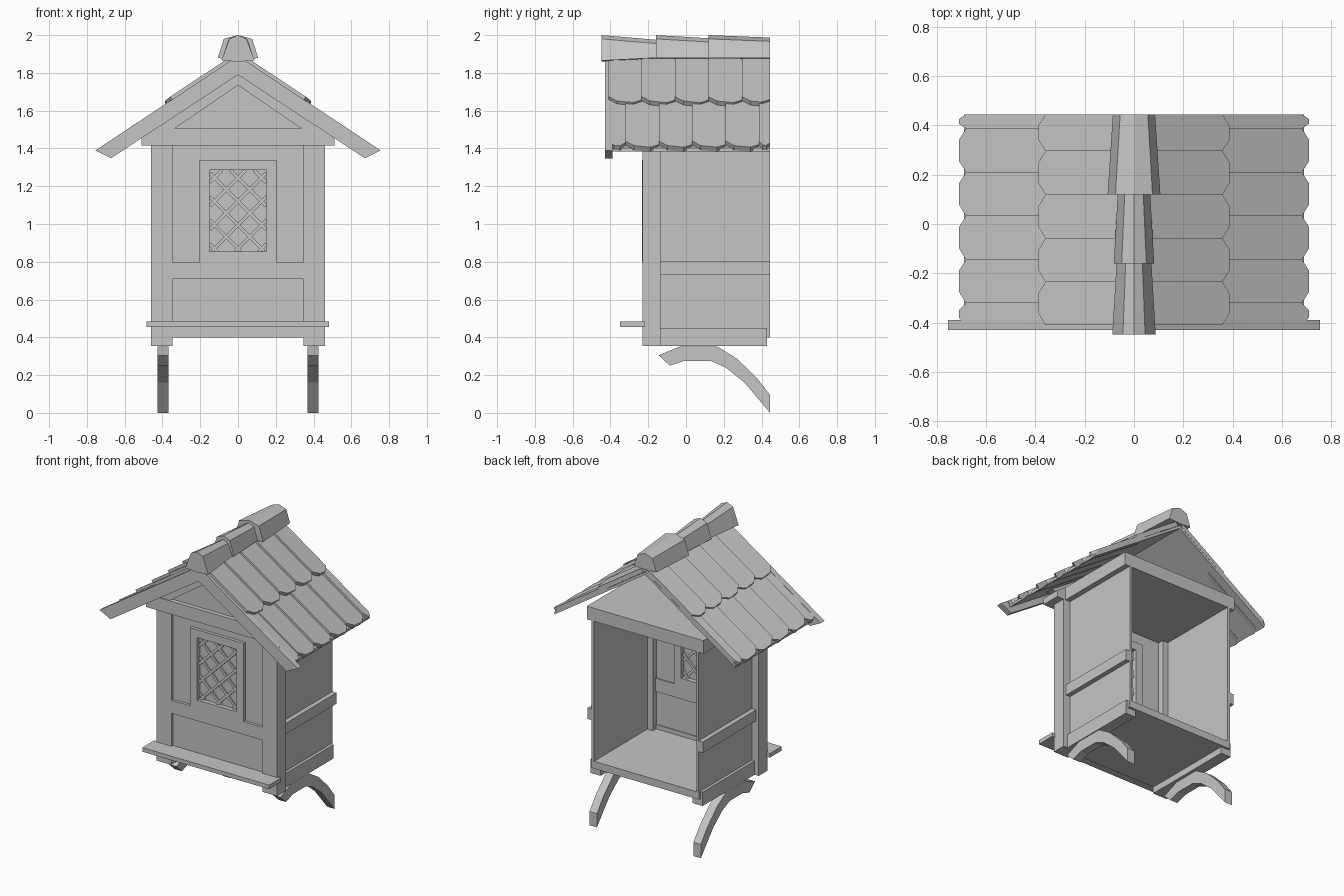
import bpy, bmesh
from mathutils import Vector

cube = bpy.data.objects.get("Cube")
if cube:
    bpy.data.objects.remove(cube, do_unlink=True)

GREY = (0.56, 0.56, 0.56, 1)
mat = bpy.data.materials.new("plain_grey")
mat.use_nodes = True
mat.diffuse_color = GREY
mat.node_tree.nodes["Principled BSDF"].inputs["Base Color"].default_value = GREY
SIDES = ((1, "left"), (-1, "right"))


def loft(name, ring_a, ring_b):
    """Closed solid between two matching rings of points."""
    bm = bmesh.new()
    a = [bm.verts.new(p) for p in ring_a]
    b = [bm.verts.new(p) for p in ring_b]
    bm.faces.new(a)
    bm.faces.new(b[::-1])
    for i in range(len(a)):
        j = (i + 1) % len(a)
        bm.faces.new((a[j], a[i], b[i], b[j]))
    bmesh.ops.recalc_face_normals(bm, faces=bm.faces)
    mesh = bpy.data.meshes.new(name)
    bm.to_mesh(mesh)
    bm.free()
    mesh.materials.append(mat)
    obj = bpy.data.objects.new(name, mesh)
    bpy.context.collection.objects.link(obj)
    return obj


def box(name, x0, x1, y0, y1, z0, z1):
    ring = [(x0, y0), (x1, y0), (x1, y1), (x0, y1)]
    return loft(name, [(x, y, z0) for x, y in ring], [(x, y, z1) for x, y in ring])


def front_prism(name, pts, y0, y1):
    return loft(name, [(x, y0, z) for x, z in pts], [(x, y1, z) for x, z in pts])


def side_prism(name, pts, x0, x1):
    return loft(name, [(x0, y, z) for y, z in pts], [(x1, y, z) for y, z in pts])


def roof_z(x):
    return 1.89 - 0.662 * abs(x)


BACK = 0.445

# Posts, inset side walls, rails, base beams and curved brackets
bracket = [(-0.145, 0.305), (-0.03, 0.352), (0.165, 0.352), (0.27, 0.287),
           (0.375, 0.185), (BACK, 0.095), (BACK, 0), (0.31, 0.16),
           (0.21, 0.24), (0.13, 0.275), (-0.01, 0.275), (-0.085, 0.25)]
for s, side in SIDES:
    box(f"{side}_post", s * 0.348, s * 0.46, -0.23, -0.135, 0.355, 1.42)
    box(f"{side}_wall", s * 0.39, s * 0.408, -0.14, BACK, 0.42, 1.42)
    box(f"{side}_rail", s * 0.4, s * 0.44, -0.135, BACK, 0.73, 0.805)
    box(f"{side}_base_beam", s * 0.35, s * 0.428, -0.135, 0.43, 0.355, 0.45)
    side_prism(f"{side}_bracket", bracket, s * 0.368, s * 0.425)

# Floor and front shelf
box("floor", -0.41, 0.41, -0.2, BACK, 0.4, 0.45)
box("front_shelf", -0.485, 0.482, -0.35, -0.22, 0.455, 0.483)

# Front wall with rails around recessed panels, open at the window
WX, WZ0, WZ1 = 0.15, 0.855, 1.285
for s, side in SIDES:
    box(f"{side}_front_panel", s * WX, s * 0.36, -0.21, -0.175, 0.75, 1.42)
box("upper_front_panel", -WX, WX, -0.21, -0.175, WZ1, 1.42)
box("lower_front_panel", -0.36, 0.36, -0.21, -0.175, 0.42, WZ0)
box("front_bottom_rail", -0.35, 0.35, -0.228, -0.17, 0.4, 0.48)
box("front_middle_rail", -0.35, 0.35, -0.229, -0.165, 0.71, 0.8)

# Window frame and pane
for s, side in SIDES:
    box(f"{side}_window_jamb", s * WX, s * 0.203, -0.232, -0.16, 0.8, 1.34)
box("window_sill", -WX, WX, -0.232, -0.16, 0.8, WZ0)
box("window_head", -WX, WX, -0.232, -0.16, WZ1, 1.34)
box("window_pane", -WX, WX, -0.2, -0.192, WZ0, WZ1)

# Crossed lattice bars clipped to the window
for s, side in SIDES:
    for i in range(-6, 7):
        mid = (WZ0 + WZ1) / 2 + 0.05 + i * 0.125
        t0, t1 = sorted(((WZ0 - mid) * s, (WZ1 - mid) * s))
        t0, t1 = max(t0, -WX), min(t1, WX)
        if t1 - t0 < 0.02:
            continue
        a, b = Vector((t0, mid + s * t0)), Vector((t1, mid + s * t1))
        n = Vector((-s, 1)).normalized() * 0.009
        y = 0.018 if s > 0 else 0.012
        front_prism(f"{side}_lattice_bar", [a - n, b - n, b + n, a + n], -0.196 - y, -0.196 + y)

# Ceiling slab, wider front beam and front gable
box("ceiling_slab", -0.445, 0.445, -0.2, BACK, 1.415, 1.505)
beam = [(-0.512, 1.415), (0.512, 1.415), (0.512, 1.46),
        (0.445, 1.505), (-0.445, 1.505), (-0.512, 1.46)]
front_prism("front_beam", beam, -0.27, -0.135)
front_prism("gable_panel", [(-0.42, 1.5), (0.42, 1.5), (0, 1.8)], -0.24, -0.21)
for s, side in SIDES:
    front_prism(f"{side}_gable_trim", [(0, 1.735), (s * 0.335, 1.505), (s * 0.5, 1.505),
                                       (0, 1.835)], -0.265, -0.21)

# Roof boards and barge boards
for s, side in SIDES:
    roof = [(s * x, roof_z(x) - d) for x, d in ((0, 0.03), (0.69, 0.03), (0.69, 0.05), (0, 0.05))]
    front_prism(f"{side}_roof_board", roof, -0.4, BACK)
    barge = [(0, 1.89), (s * 0.755, 1.39), (s * 0.672, 1.348), (0, 1.79)]
    front_prism(f"{side}_barge_board", barge, -0.43, -0.39)


def tile(name, s, x0, x1, y0, y1, lift):
    """Shingle with clipped lower corners, its front edge lifted over its neighbour."""
    cy, cx = min(0.045, (y1 - y0) / 3), 0.028
    outline = [(x0, y0), (x1 - cx, y0), (x1, y0 + cy), (x1, y1 - cy), (x1 - cx, y1), (x0, y1)]
    top = [(s * x, y, roof_z(x) + lift - 0.1 * (y - y0)) for x, y in outline]
    loft(name, top, [(x - s * 0.016, y, z - 0.025) for x, y, z in top])


# Two rows of shingles on each slope
PITCH = 0.177
for s, side in SIDES:
    for row, start, x0, x1, lift in (("upper", -0.412, 0.03, 0.387, 0.022),
                                     ("lower", -0.498, 0.3, 0.71, 0.0)):
        for i in range(6):
            y0 = max(start + i * PITCH, -0.41)
            y1 = min(start + (i + 1) * PITCH, BACK)
            if y1 - y0 > 0.02:
                tile(f"{side}_{row}_shingle", s, x0, x1, y0, y1, lift)


def ridge_ring(y, wide, narrow, top, base):
    pts = [(wide, base), (narrow, top - 0.02), (0, top)]
    pts += [(-x, z) for x, z in pts[1::-1]] + [(0, base - 0.005)]
    return [(x, y, z) for x, z in pts]


# Overlapping tapered ridge caps
for y0, y1, wide, narrow, end, base in ((-0.448, -0.155, 0.088, 0.045, 1.975, 1.865),
                                        (-0.16, 0.125, 0.082, 0.05, 1.983, 1.878),
                                        (0.12, BACK, 0.107, 0.075, 1.987, 1.878)):
    loft("ridge_cap", ridge_ring(y0, wide, narrow, 2.0, base),
         ridge_ring(y1, wide * 0.8, narrow * 0.75, end, 1.88))
